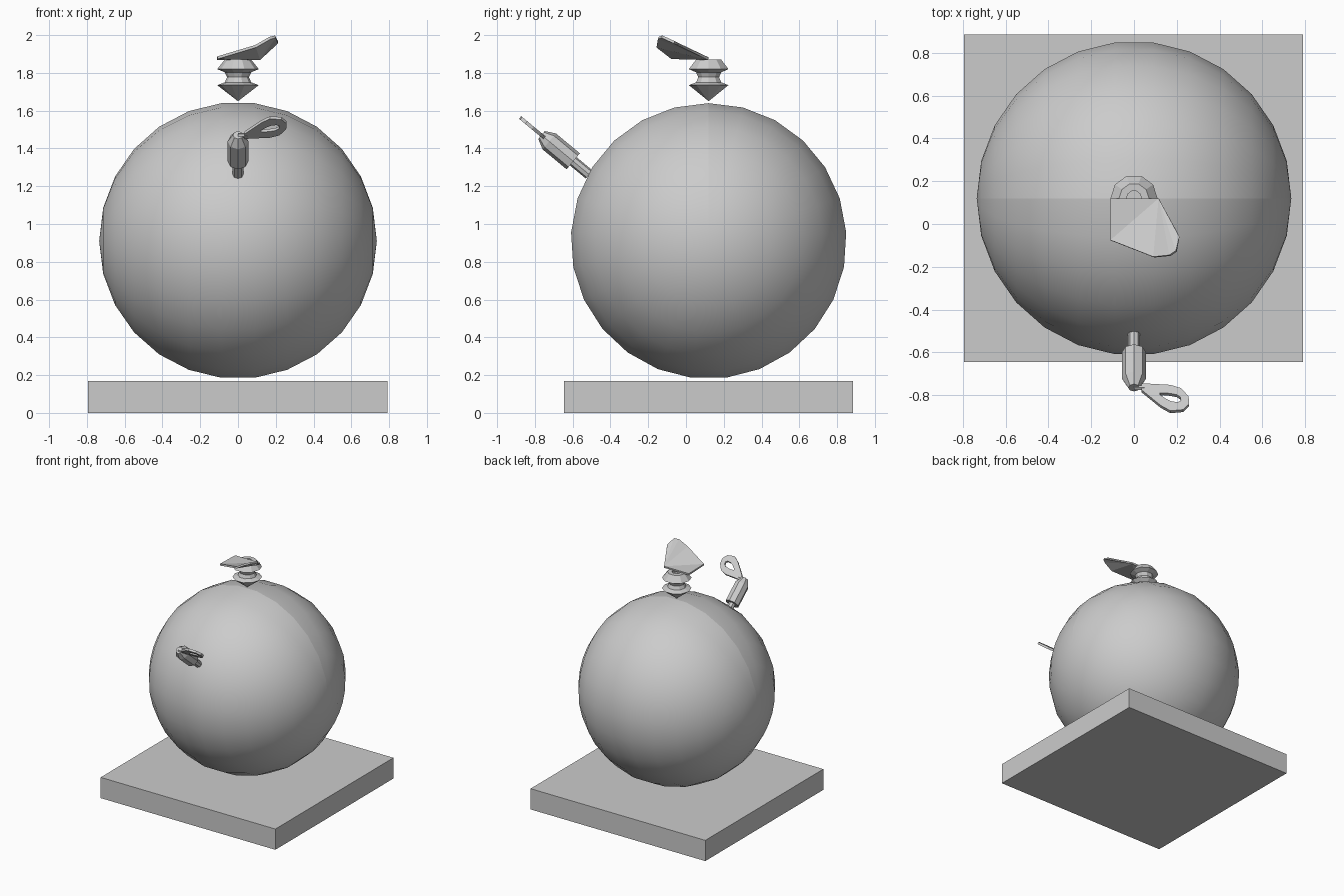
import bpy, bmesh, math
from mathutils import Vector

if "Cube" in bpy.data.objects:
    bpy.data.objects.remove(bpy.data.objects["Cube"], do_unlink=True)

GREY = (0.6, 0.6, 0.6, 1)
grey = bpy.data.materials.new("plain grey")
grey.use_nodes = True
grey.diffuse_color = GREY
grey.node_tree.nodes["Principled BSDF"].inputs["Base Color"].default_value = GREY


def finish(name, bm):
    bmesh.ops.remove_doubles(bm, verts=bm.verts, dist=1e-5)
    bmesh.ops.recalc_face_normals(bm, faces=bm.faces)
    mesh = bpy.data.meshes.new(name)
    bm.to_mesh(mesh)
    bm.free()
    mesh.materials.append(grey)
    obj = bpy.data.objects.new(name, mesh)
    bpy.context.collection.objects.link(obj)
    return obj


def lathe(profile, sides, origin, axis, start):
    """Turn (radius, distance along axis) pairs around an axis."""
    bm = bmesh.new()
    axis, start, origin = Vector(axis).normalized(), Vector(start), Vector(origin)
    side = axis.cross(start)
    rings = []
    for r, h in profile:
        angles = [2 * math.pi * i / sides for i in range(sides)]
        rings.append([bm.verts.new(origin + axis * h + r * (start * math.cos(a) + side * math.sin(a)))
                      for a in angles])
    for low, high in zip(rings, rings[1:]):
        for i in range(sides):
            j = (i + 1) % sides
            bm.faces.new((low[i], low[j], high[j], high[i]))
    return bm


def thicken(obj, thickness, offset):
    mod = obj.modifiers.new("thickness", "SOLIDIFY")
    mod.thickness = thickness
    mod.offset = offset


X, Z = (1, 0, 0), (0, 0, 1)

# Square base slab
bm = bmesh.new()
bmesh.ops.create_cube(bm, size=1)
bmesh.ops.scale(bm, vec=(1.585, 1.53, 0.17), verts=bm.verts)
bmesh.ops.translate(bm, vec=(-0.002, 0.12, 0.085), verts=bm.verts)
finish("base_slab", bm)

# Large round body, poles on the x axis, with a seam over the top
R, STEPS, CENTRE = 0.735, 13, (0, 0.12, 0.91)
arc = [math.pi * i / STEPS for i in range(STEPS + 1)]
bm = lathe([(R * math.sin(a), -R * math.cos(a)) for a in arc], 25, CENTRE, X, Z)
for face in bm.faces:
    face.smooth = True
for edge in bm.edges:
    if all(abs(v.co.y - CENTRE[1]) < 1e-4 and v.co.z > CENTRE[2] - 0.01 for v in edge.verts):
        edge.smooth = False
finish("round_body", bm)

# Turned stopper with a socket in its top
stopper = [(0, 1.65), (0.11, 1.735), (0.07, 1.75), (0.058, 1.777), (0.07, 1.803),
           (0.11, 1.82), (0.07, 1.87), (0.035, 1.87), (0.035, 1.83), (0, 1.83)]
finish("stopper", lathe(stopper, 10, (0, 0.12, 0), Z, X))

# Bent thumb plate on the stopper: a flat corner and an upswept lip
bm = bmesh.new()
corner = [bm.verts.new(p) for p in ((-0.11, 0.12, 1.882), (-0.11, -0.075, 1.887), (0.115, 0.12, 1.882))]
lip = [bm.verts.new(p) for p in ((0.09, -0.153, 1.947), (0.165, -0.145, 1.99), (0.195, -0.125, 1.998),
                                 (0.212, -0.06, 1.968), (0.2, -0.035, 1.95))]
bm.faces.new(corner)
left, right = corner[1:]
bm.faces.new((left, lip[0], right))
for a, b in zip(lip, lip[1:]):
    bm.faces.new((a, b, right))
plate = finish("thumb_plate", bm)
thicken(plate, 0.014, -1)

# Spout: thin stem, faceted barrel and tapered tip
ALONG = Vector((0, -0.77, 0.638))
spout = [(0, -0.11), (0.028, -0.11), (0.028, 0), (0.055, 0), (0.055, 0.165), (0.027, 0.218), (0, 0.218)]
finish("spout", lathe(spout, 8, (0, -0.597, 1.332), ALONG, X))

# Teardrop lever with a matching opening, lying in the plane of the spout
outer = [(0.035, -0.02), (0.035, 0.02), (0.125, 0.115), (0.17, 0.147), (0.23, 0.14),
         (0.258, 0.105), (0.255, 0.06), (0.22, 0.01), (0.17, -0.01), (0.1, -0.015)]
inner = [(0.12, 0.04), (0.122, 0.05), (0.15, 0.075), (0.175, 0.09), (0.205, 0.095),
         (0.219, 0.085), (0.217, 0.065), (0.2, 0.05), (0.17, 0.042), (0.14, 0.038)]
tip = Vector((0, -0.765, 1.47))
bm = bmesh.new()
loops = [[bm.verts.new(tip + Vector(X) * x + ALONG * u) for x, u in ring] for ring in (outer, inner)]
for i in range(len(outer)):
    j = (i + 1) % len(outer)
    bm.faces.new((loops[0][i], loops[0][j], loops[1][j], loops[1][i]))
thicken(finish("lever", bm), 0.018, 0)

# Short pin joining the lever to the spout tip
finish("lever_pin", lathe([(0, 0), (0.012, 0), (0.012, 0.05), (0, 0.05)], 6, tip, X, Z))
